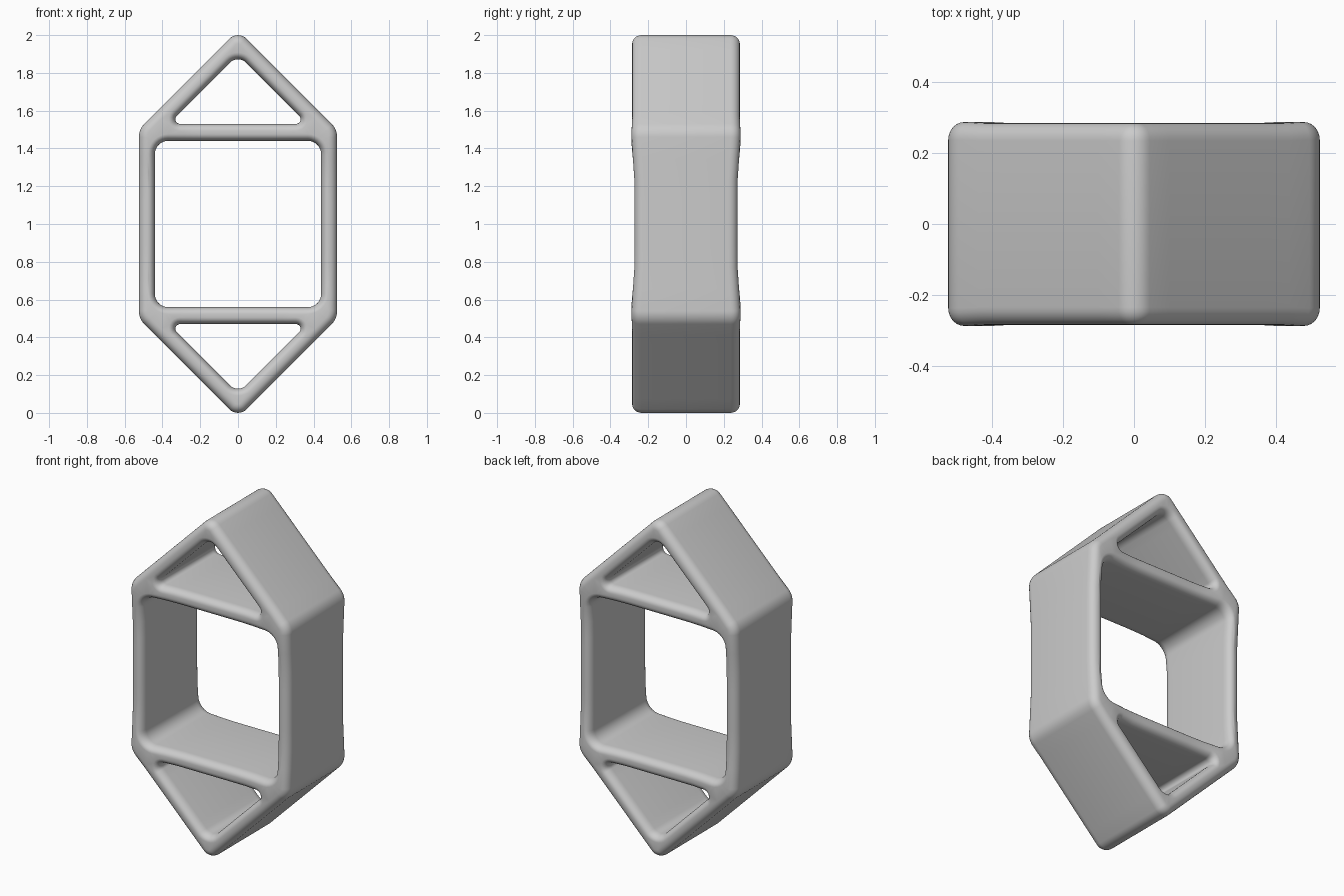
import bpy, bmesh, math
from mathutils import Vector

cube = bpy.data.objects.get("Cube")
if cube:
    bpy.data.objects.remove(cube, do_unlink=True)

HALF_DEPTH = 0.285
ARC_STEPS = 8
SIDE_STEPS = 8
BEVEL_STEPS = 6


def rounded_loop(corners, offset):
    """Counter-clockwise convex polygon with round corners, offset outward.
    Each corner is (x, z, radius)."""
    pts = [Vector(c[:2]) for c in corners]
    n = len(pts)
    arcs = []
    for i in range(n):
        e1 = (pts[i] - pts[i - 1]).normalized()
        e2 = (pts[(i + 1) % n] - pts[i]).normalized()
        n1, n2 = Vector((e1.y, -e1.x)), Vector((e2.y, -e2.x))
        r = corners[i][2]
        centre = pts[i] - (n1 + n2) * (r / (1 + n1.dot(n2)))
        arcs.append([centre + n1.slerp(n2, k / ARC_STEPS) * (r + offset)
                     for k in range(ARC_STEPS + 1)])
    loop = []
    for i, arc in enumerate(arcs):
        loop += arc
        start, end = arc[-1], arcs[(i + 1) % n][0]
        loop += [start.lerp(end, k / SIDE_STEPS) for k in range(1, SIDE_STEPS)]
    return loop


def flipped(corners):
    """Mirror an outline about mid height, keeping its winding."""
    return [(x, 2 - z, r) for x, z, r in reversed(corners)]


def add_wall(bm, corners, inset):
    """Wall along an outline with elliptical bevels; returns its two rim edge loops."""
    bevel_depth = 0.05
    rings = []
    for side in (-1, 1):
        steps = range(BEVEL_STEPS, -1, -1) if side < 0 else range(BEVEL_STEPS + 1)
        for k in steps:
            a = math.pi / 2 * k / BEVEL_STEPS
            y = side * (HALF_DEPTH - bevel_depth * (1 - math.sin(a)))
            loop = rounded_loop(corners, inset * (1 - math.cos(a)))
            rings.append([bm.verts.new((p.x, y, p.y)) for p in loop])
    for r1, r2 in zip(rings, rings[1:]):
        for i in range(len(r1)):
            j = (i + 1) % len(r1)
            bm.faces.new((r1[i], r1[j], r2[j], r2[i]))
    return [[bm.edges.get((r[i - 1], r[i])) for i in range(len(r))]
            for r in (rings[0], rings[-1])]


def half_depth(x, z):
    """Straight bars are slightly slimmer than the joints and sloping panels."""
    h = abs(z - 1)
    if h > 0.54:
        return HALF_DEPTH
    d = math.hypot(abs(x) - 0.47, h - 0.5)
    t = min(max((d - 0.06) / 0.2, 0), 1)
    return HALF_DEPTH + 0.003 - 0.015 * t * t * (3 - 2 * t)


# Outlines: outer shell, square opening, two triangular openings
outer = [(0, -0.026, 0.063), (0.525, 0.499, 0.1), (0.525, 1.501, 0.1),
         (0, 2.026, 0.063), (-0.525, 1.501, 0.1), (-0.525, 0.499, 0.1)]
square = [(-0.44, 0.56, 0.07), (0.44, 0.56, 0.07),
          (0.44, 1.44, 0.07), (-0.44, 1.44, 0.07)]
triangle = [(-0.367, 1.53, 0.025), (0.367, 1.53, 0.025), (0, 1.897, 0.06)]

bm = bmesh.new()
front, back = [], []
for outline, inset in ((outer, -0.045), (square, 0.036),
                       (triangle, 0.036), (flipped(triangle), 0.036)):
    f, b = add_wall(bm, outline, inset)
    front += f
    back += b

# Front and back rims between the outlines
for edges, direction in ((front, -1), (back, 1)):
    bmesh.ops.triangle_fill(bm, edges=edges, use_beauty=True, normal=(0, direction, 0))
for v in bm.verts:
    v.co.y *= half_depth(v.co.x, v.co.z) / HALF_DEPTH
bmesh.ops.recalc_face_normals(bm, faces=bm.faces)

mesh = bpy.data.meshes.new("hexagonal_frame")
bm.to_mesh(mesh)
bm.free()
frame = bpy.data.objects.new("hexagonal_frame", mesh)
bpy.context.collection.objects.link(frame)

# Plain grey material
grey = bpy.data.materials.new("light_grey")
grey.use_nodes = True
colour = (0.6, 0.6, 0.6, 1)
grey.diffuse_color = colour
grey.node_tree.nodes["Principled BSDF"].inputs["Base Color"].default_value = colour
mesh.materials.append(grey)

bpy.ops.object.select_all(action='DESELECT')
frame.select_set(True)
bpy.context.view_layer.objects.active = frame
bpy.ops.object.shade_smooth_by_angle(angle=math.radians(40))
